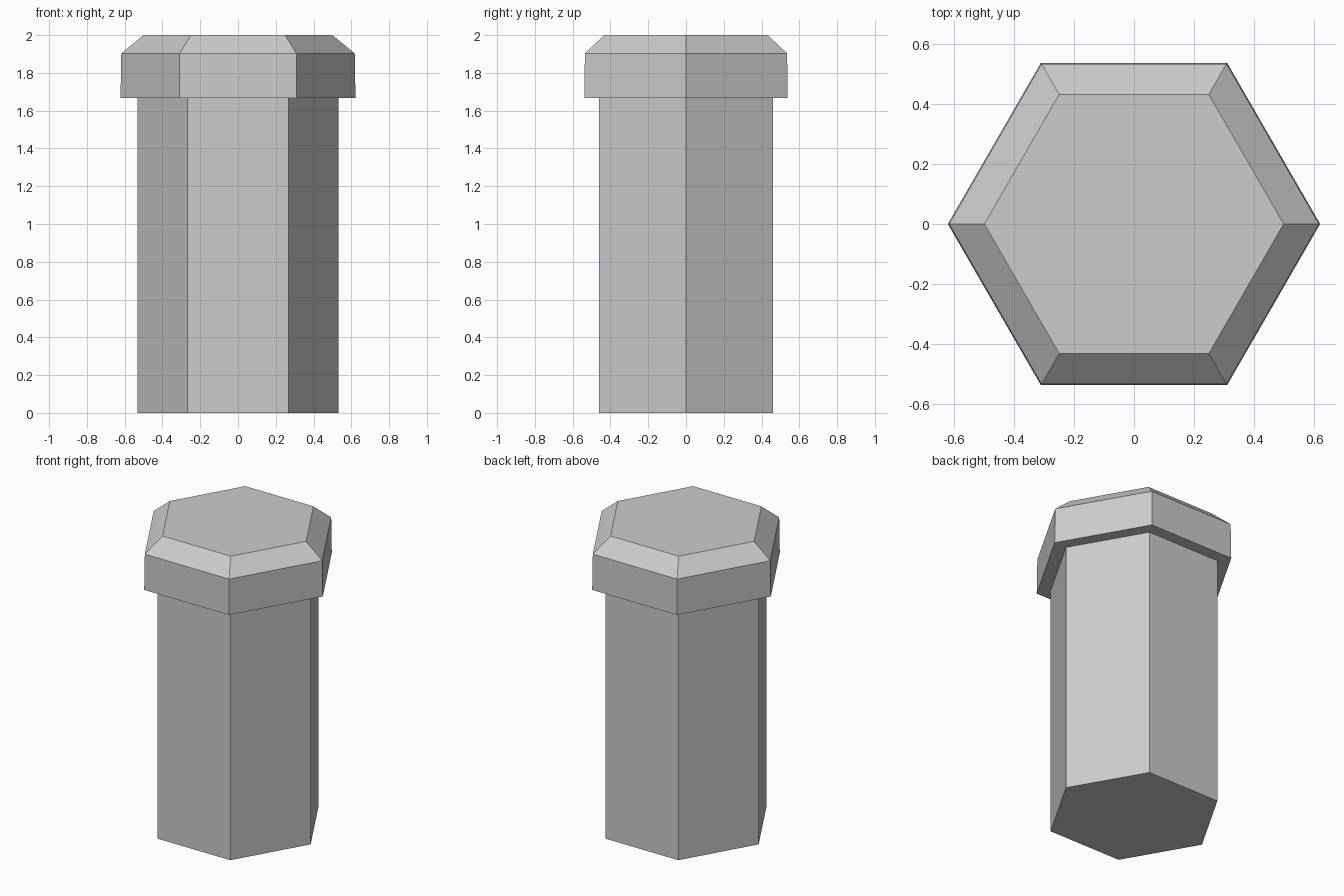
import bpy
import bmesh
from math import cos, sin, tau

SIDES = 6

if "Cube" in bpy.data.objects:
    bpy.data.objects.remove(bpy.data.objects["Cube"], do_unlink=True)

# Plain grey material
grey = bpy.data.materials.new("light_grey")
grey.use_nodes = True
colour = (0.6, 0.6, 0.6, 1)
grey.diffuse_color = colour
grey.node_tree.nodes["Principled BSDF"].inputs["Base Color"].default_value = colour


def hex_part(name, profile, cap_bottom=False, cap_top=False):
    """Loft hexagonal rings through (radius, height) pairs."""
    bm = bmesh.new()
    rings = [[bm.verts.new((r * cos(tau * i / SIDES), r * sin(tau * i / SIDES), z))
              for i in range(SIDES)] for r, z in profile]
    for low, high in zip(rings, rings[1:]):
        for i in range(SIDES):
            j = (i + 1) % SIDES
            bm.faces.new((low[i], low[j], high[j], high[i]))
    if cap_bottom:
        bm.faces.new(rings[0][::-1])
    if cap_top:
        bm.faces.new(rings[-1])
    mesh = bpy.data.meshes.new(name)
    bm.to_mesh(mesh)
    bm.free()
    mesh.materials.append(grey)
    obj = bpy.data.objects.new(name, mesh)
    bpy.context.collection.objects.link(obj)
    return obj


# Long hexagonal shaft, open where it meets the head
hex_part("shaft", [(0.533, 0), (0.533, 1.667)], cap_bottom=True)

# Wider head: underside ledge, slightly tapered wall, chamfer and flat top
hex_part("head", [(0.533, 1.667), (0.622, 1.667), (0.618, 1.903), (0.5, 2)],
         cap_top=True)
